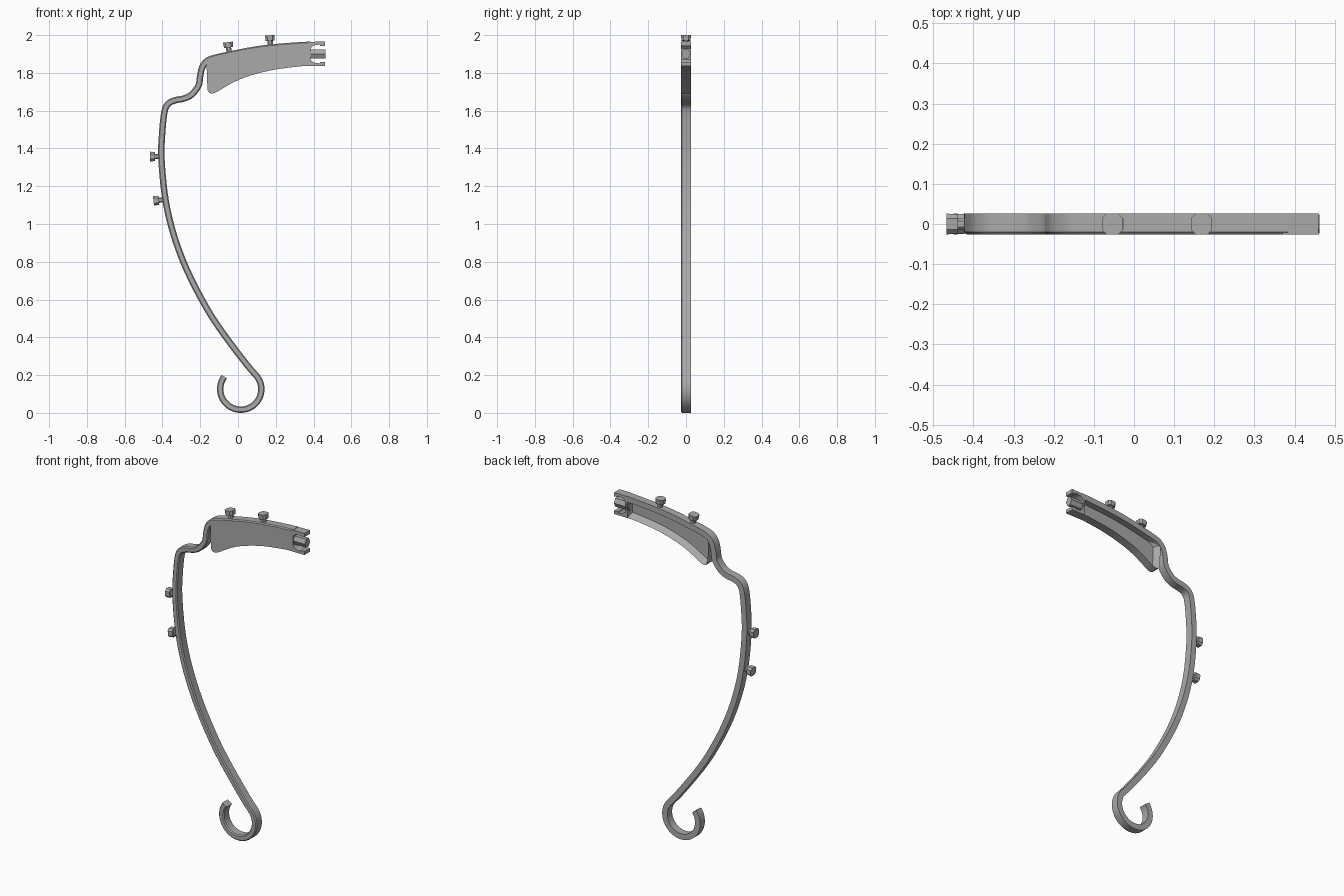
import bpy, bmesh
from math import sin, cos, radians
from mathutils import Vector

cube = bpy.data.objects.get("Cube")
if cube:
    bpy.data.objects.remove(cube)

HALF = 0.026      # half depth of the whole part
WIDE = 0.017      # half width of the strip
CHAM = 0.006      # front edge chamfer

grey = bpy.data.materials.new("mid grey")
grey.use_nodes = True
grey.diffuse_color = (0.4, 0.4, 0.4, 1)
grey.node_tree.nodes["Principled BSDF"].inputs["Base Color"].default_value = grey.diffuse_color


def finish(name, bm):
    bmesh.ops.recalc_face_normals(bm, faces=bm.faces)
    mesh = bpy.data.meshes.new(name)
    bm.to_mesh(mesh)
    bm.free()
    mesh.materials.append(grey)
    obj = bpy.data.objects.new(name, mesh)
    bpy.context.collection.objects.link(obj)
    bpy.ops.object.select_all(action='DESELECT')
    obj.select_set(True)
    bpy.context.view_layer.objects.active = obj
    bpy.ops.object.shade_smooth_by_angle(angle=radians(30))
    return obj


def spline(pts, steps=5):
    """Smooth curve through 2D points."""
    pts = [Vector(p) for p in pts]
    ext = [2 * pts[0] - pts[1]] + pts + [2 * pts[-1] - pts[-2]]
    out = []
    for a, b, c, d in zip(ext, ext[1:], ext[2:], ext[3:]):
        for i in range(steps):
            t = i / steps
            out.append(0.5 * (2 * b + (c - a) * t + (2 * a - 5 * b + 4 * c - d) * t ** 2
                              + (3 * b - a - 3 * c + d) * t ** 3))
    return out + [pts[-1]]


def loft(bm, rings):
    """Skin a list of vertex rings and cap both ends."""
    rings = [[bm.verts.new(p) for p in ring] for ring in rings]
    for r, s in zip(rings, rings[1:]):
        for i in range(len(r)):
            j = (i + 1) % len(r)
            bm.faces.new((r[i], r[j], s[j], s[i]))
    bm.faces.new(rings[0])
    return bm.faces.new(rings[-1])


def slab(bm, outline):
    """Full depth plate from an x-z outline; returns the back face."""
    return loft(bm, [[(x, y, z) for x, z in outline] for y in (-HALF, HALF)])


# Strip: hook, long bow, step and top edge of the plate
hook = [Vector((0.0145 + 0.109 * cos(radians(a)), 0.126 + 0.109 * sin(radians(a))))
        for a in range(143, 398, 6)]
bow = spline([(0.098, 0.196), (0.04, 0.264), (-0.087, 0.433), (-0.177, 0.574),
              (-0.272, 0.76), (-0.341, 0.945), (-0.384, 1.13), (-0.405, 1.34),
              (-0.402, 1.475), (-0.389, 1.595), (-0.368, 1.638), (-0.33, 1.656),
              (-0.288, 1.664), (-0.246, 1.685), (-0.209, 1.733), (-0.201, 1.78),
              (-0.188, 1.833), (-0.156, 1.868), (-0.098, 1.886)])
top = spline([(-0.098, 1.886), (0.06, 1.918), (0.177, 1.934), (0.31, 1.945), (0.384, 1.949)])
path = hook + bow + top[1:]
section = [(-WIDE, HALF), (-WIDE, CHAM - HALF), (CHAM - WIDE, -HALF),
           (WIDE - CHAM, -HALF), (WIDE, CHAM - HALF), (WIDE, HALF)]
bm = bmesh.new()
rings = []
for i, p in enumerate(path):
    t = (path[min(i + 1, len(path) - 1)] - path[max(i - 1, 0)]).normalized()
    n = Vector((-t.y, t.x))
    rings.append([(p.x + n.x * o, y, p.y + n.y * o) for o, y in section])
loft(bm, rings)
finish("hooked_strip", bm)

# Plate with a pocket open to the back
lower = spline([(0.384, 1.836), (0.325, 1.834), (0.167, 1.812), (0.008, 1.765), (-0.12, 1.695)])
corner = [(-0.137, 1.69), (-0.152, 1.694), (-0.161, 1.708), (-0.165, 1.79), (-0.166, 1.85)]
upper = [(x, z + 0.008) for x, z in top]
bm = bmesh.new()
back = slab(bm, [(-0.14, 1.872)] + upper + [tuple(p) for p in lower] + corner)
bmesh.ops.recalc_face_normals(bm, faces=bm.faces)
bmesh.ops.inset_region(bm, faces=[back], thickness=0.02, use_even_offset=True)
for v in back.verts:
    v.co.y = -0.012
finish("pocket_plate", bm)

# Forked clip with a round seat and small lips on the prong tips
arc = [(0.425 + 0.05 * cos(radians(a)), 1.9 + 0.05 * sin(radians(a)))
       for a in range(110, 251, 10)]
fork = [(0.37, 1.964), (0.46, 1.966), (0.46, 1.943), (0.435, 1.943), (0.432, 1.95)]
fork += arc + [(0.432, 1.85), (0.435, 1.857), (0.46, 1.857), (0.46, 1.836), (0.37, 1.836)]
bm = bmesh.new()
slab(bm, fork)
finish("clip_fork", bm)

# Pin in the middle of the fork
bm = bmesh.new()
loft(bm, [[(x, 0.024 * cos(radians(a)), 1.9 + 0.029 * sin(radians(a)))
           for a in range(0, 360, 60)] for x in (0.365, 0.462)])
finish("clip_pin", bm)


def peg(name, base, direction, length):
    """Chamfered square head on a narrower neck."""
    d = Vector((direction[0], 0, direction[1])).normalized()
    side = Vector((d.z, 0, -d.x))
    origin = Vector((base[0], 0, base[1]))
    shape = [(1, .55), (.55, 1), (-.55, 1), (-1, .55),
             (-1, -.55), (-.55, -1), (.55, -1), (1, -.55)]
    levels = [(0, 0.014), (0.55, 0.014), (0.55, 0.024), (1, 0.026)]
    bm = bmesh.new()
    loft(bm, [[origin + d * length * h + side * r * u + Vector((0, v * r, 0))
               for u, v in shape] for h, r in levels])
    finish(name, bm)


peg("top_peg_inner", (-0.046, 1.90), (-0.12, 1), 0.063)
peg("top_peg_outer", (0.172, 1.936), (-0.06, 1), 0.063)
peg("side_peg_upper", (-0.405, 1.357), (-1, 0), 0.062)
peg("side_peg_lower", (-0.385, 1.13), (-1, -0.12), 0.063)
